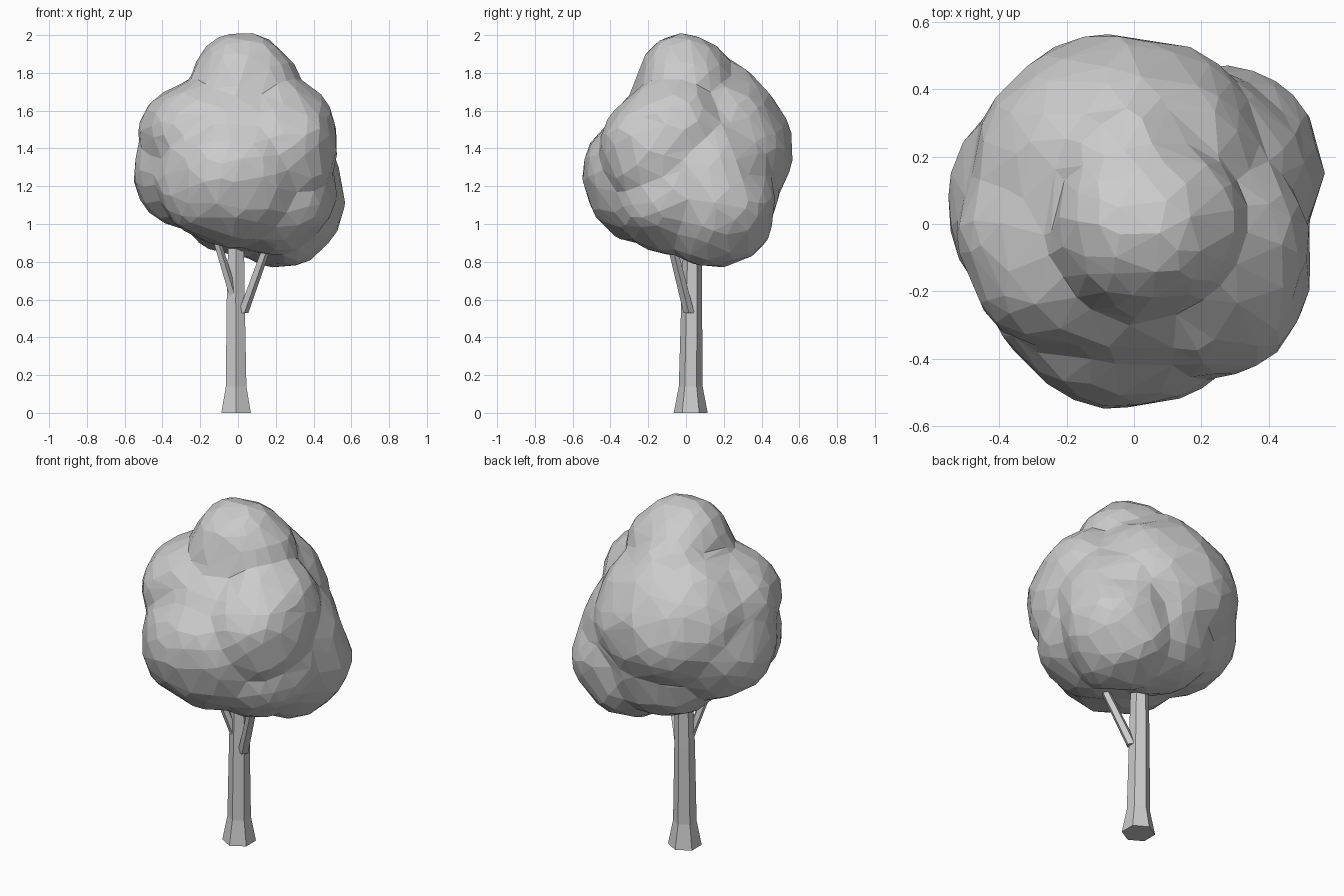
import bpy, bmesh, math
from mathutils import Vector, noise

if "Cube" in bpy.data.objects:
    bpy.data.objects.remove(bpy.data.objects["Cube"])


def add_object(name, bm):
    bmesh.ops.recalc_face_normals(bm, faces=bm.faces[:])
    mesh = bpy.data.meshes.new(name)
    bm.to_mesh(mesh)
    bm.free()
    obj = bpy.data.objects.new(name, mesh)
    bpy.context.collection.objects.link(obj)
    return obj


def tube(name, rings, sides, turn=0.0):
    """Capped loft through (centre, radius) rings; horizontal sections."""
    bm = bmesh.new()
    loops = []
    for (x, y, z), r in rings:
        angles = [turn + 2 * math.pi * i / sides for i in range(sides)]
        loops.append([bm.verts.new((x + r * math.cos(a), y + r * math.sin(a), z))
                      for a in angles])
    for low, high in zip(loops, loops[1:]):
        for i in range(sides):
            j = (i + 1) % sides
            bm.faces.new((low[i], low[j], high[j], high[i]))
    bm.faces.new(loops[0][::-1])
    bm.faces.new(loops[-1])
    return add_object(name, bm)


# Six-sided flared trunk
tube("trunk", [((-0.01, 0.025, 0.0), 0.09), ((-0.01, 0.025, 0.14), 0.063),
               ((-0.012, 0.03, 0.6), 0.055), ((-0.01, 0.035, 0.92), 0.048)],
     6, math.pi / 2)

# Two thin forks reaching into the leaves
tube("left_branch", [((-0.025, 0.01, 0.62), 0.026), ((-0.125, -0.06, 0.95), 0.022)], 5)
tube("right_branch", [((0.025, 0.015, 0.53), 0.03), ((0.17, -0.085, 0.93), 0.025)], 5)

# Crown: overlapping lumps (centre, radii) fused and reduced to coarse facets
lumps = [
    ((0.00, 0.00, 1.33), (0.50, 0.47, 0.44)),     # core
    ((-0.04, 0.12, 1.40), (0.45, 0.44, 0.43)),    # upper back
    ((-0.02, -0.15, 1.25), (0.42, 0.40, 0.38)),   # front
    ((0.23, -0.15, 1.38), (0.29, 0.31, 0.33)),    # front right
    ((0.21, -0.07, 1.49), (0.31, 0.30, 0.28)),    # upper right
    ((-0.21, 0.05, 1.29), (0.34, 0.37, 0.34)),    # left
    ((-0.19, -0.04, 1.47), (0.33, 0.34, 0.30)),   # upper left
    ((0.24, 0.16, 1.10), (0.31, 0.31, 0.33)),     # low back right
    ((0.20, 0.12, 1.25), (0.33, 0.33, 0.33)),     # right fill
    ((0.02, 0.15, 1.17), (0.36, 0.34, 0.34)),     # low back fill
    ((0.16, -0.05, 1.16), (0.36, 0.36, 0.32)),    # low right fill
    ((0.03, 0.00, 1.70), (0.29, 0.28, 0.31)),     # top
    ((-0.02, 0.13, 1.62), (0.27, 0.27, 0.27)),    # top back
]
bm = bmesh.new()
for centre, radii in lumps:
    ball = bmesh.ops.create_icosphere(bm, subdivisions=4, radius=1.0)
    for v in ball["verts"]:
        n = v.co.copy()
        p = Vector(centre) + Vector(n[i] * radii[i] for i in range(3))
        v.co = p + n * 0.022 * noise.noise(p * 5.0)
crown = add_object("crown", bm)
fuse = crown.modifiers.new("fuse", 'REMESH')
fuse.mode = 'VOXEL'
fuse.voxel_size = 0.03
facets = crown.modifiers.new("facets", 'DECIMATE')
facets.ratio = 0.055
